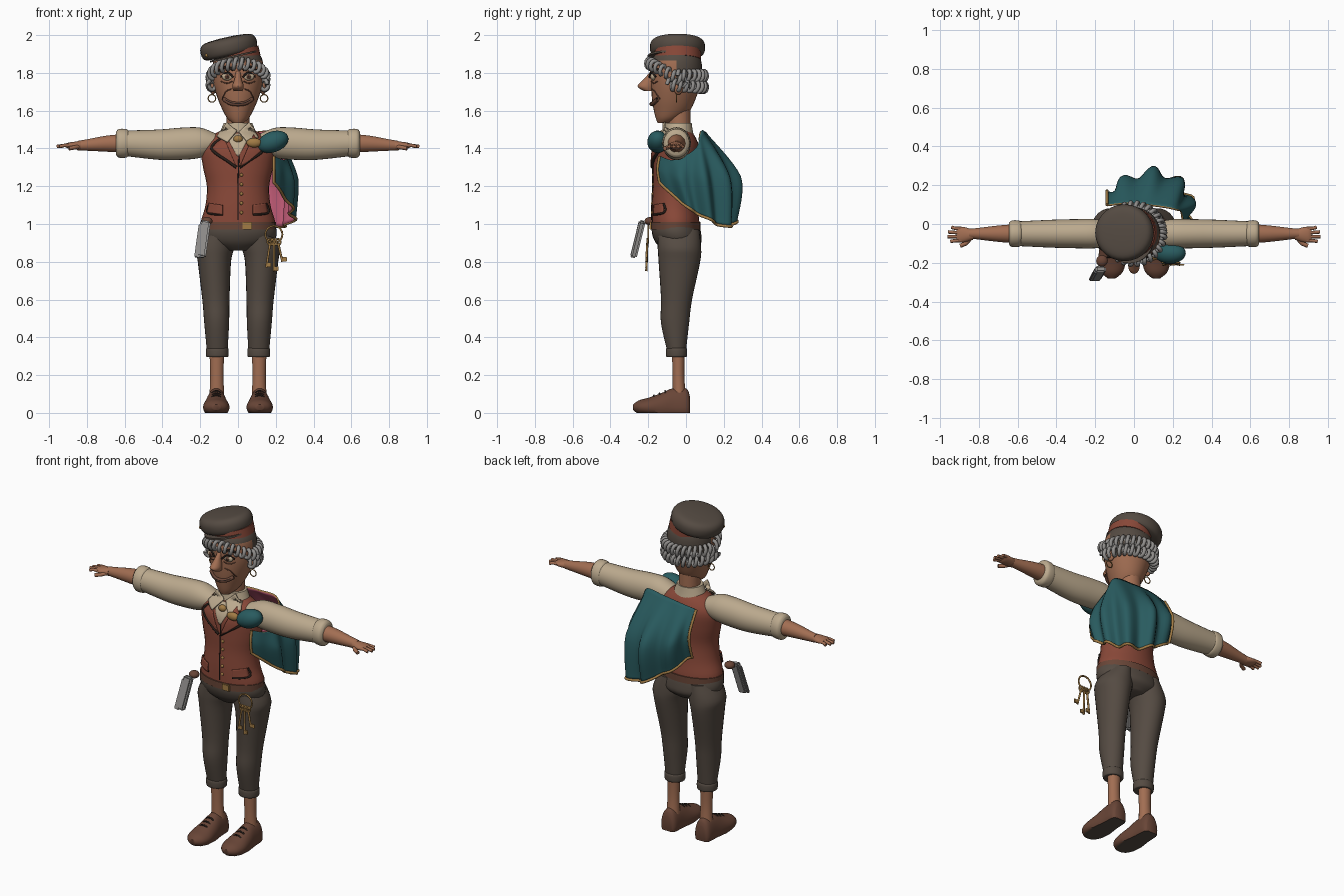
import bpy, bmesh, math
from math import sin, cos, pi, tau
from mathutils import Vector, Matrix
from mathutils.bvhtree import BVHTree

cube = bpy.data.objects.get("Cube")
if cube:
    bpy.data.objects.remove(cube)


def material(name, *rgb):
    m = bpy.data.materials.new(name)
    m.use_nodes = True
    m.diffuse_color = (*rgb, 1)
    shader = m.node_tree.nodes["Principled BSDF"]
    shader.inputs["Base Color"].default_value = (*rgb, 1)
    shader.inputs["Roughness"].default_value = .8
    return m


skin = material("skin", .36, .155, .085)
charcoal = material("charcoal cloth", .09, .07, .055)
red = material("brick red", .25, .065, .04)
cream = material("cream linen", .5, .4, .27)
teal = material("teal cloth", .022, .105, .115)
pink = material("pink lining", .55, .11, .19)
gold = material("gold", .36, .2, .06)
brown = material("brown leather", .14, .06, .038)
grey = material("silver grey", .28, .27, .26)
dark = material("dark lines", .02, .013, .01)


def spline(points, steps=4):
    """Catmull-Rom interpolation through tuples of any length."""
    out = []
    last = len(points) - 1
    for i in range(last):
        a, b, c, d = (points[min(max(i + k, 0), last)] for k in (-1, 0, 1, 2))
        for s in range(steps):
            t = s / steps
            out.append(tuple(q + t / 2 * (r - p + t * (2*p - 5*q + 4*r - w + t * (3*(q - r) + w - p)))
                             for p, q, r, w in zip(a, b, c, d)))
    return out + [tuple(points[-1])]


def add(name, bm, *mats, rule=None, angle=50):
    me = bpy.data.meshes.new(name)
    bm.normal_update()
    bm.to_mesh(me)
    bm.free()
    for m in mats:
        me.materials.append(m)
    for p in me.polygons:
        p.use_smooth = True
        if rule and rule(p):
            p.material_index = 1
    me.set_sharp_from_angle(angle=math.radians(angle))
    ob = bpy.data.objects.new(name, me)
    bpy.context.collection.objects.link(ob)
    return ob


def loft(name, rings, *mats, axis="z", n=28, rule=None, floor=None, steps=4):
    """Closed skin over elliptical rings (x, y, z, radius, radius)."""
    bm = bmesh.new()
    rows = []
    for x, y, z, a, b in spline(rings, steps):
        row = []
        for k in range(n):
            u, v = a * cos(tau * k / n), b * sin(tau * k / n)
            p = Vector((x, y, z)) + Vector({"z": (u, v, 0), "x": (0, u, v), "y": (u, 0, v)}[axis])
            if floor is not None:
                p.z = max(p.z, floor)
            row.append(bm.verts.new(p))
        rows.append(row)
    for r, s in zip(rows, rows[1:]):
        for k in range(n):
            bm.faces.new((r[k], r[(k+1) % n], s[(k+1) % n], s[k]))
    bm.faces.new(rows[0])
    bm.faces.new(rows[-1])
    bmesh.ops.recalc_face_normals(bm, faces=bm.faces)
    return add(name, bm, *mats, rule=rule)


def ball(name, loc, size, mat, turn=0):
    bm = bmesh.new()
    bmesh.ops.create_uvsphere(bm, u_segments=20, v_segments=12, radius=1)
    bm.transform(Matrix.Translation(loc) @ Matrix.Rotation(turn, 4, "Y") @ Matrix.Diagonal((*size, 1)))
    return add(name, bm, mat)


def box(name, loc, size, mat, turn=(0, 0)):
    bm = bmesh.new()
    bmesh.ops.create_cube(bm, size=1)
    bm.transform(Matrix.Translation(loc) @ Matrix.Rotation(turn[1], 4, "Y")
                 @ Matrix.Rotation(turn[0], 4, "X") @ Matrix.Diagonal((*size, 1)))
    bmesh.ops.bevel(bm, geom=bm.edges, offset=min(size) * .25, segments=2, affect="EDGES")
    return add(name, bm, mat)


def tube(name, points, radius, mat, closed=False):
    cu = bpy.data.curves.new(name, "CURVE")
    cu.dimensions = "3D"
    cu.bevel_depth, cu.bevel_resolution, cu.use_fill_caps = radius, 2, True
    sp = cu.splines.new("POLY")
    sp.points.add(len(points) - 1)
    for p, q in zip(sp.points, points):
        p.co = (*q, 1)
    sp.use_cyclic_u = closed
    cu.materials.append(mat)
    bpy.context.collection.objects.link(bpy.data.objects.new(name, cu))


def front_of(ob):
    """Returns a function giving the front y of a part at (x, z)."""
    tree = BVHTree.FromPolygons([v.co for v in ob.data.vertices], [p.vertices for p in ob.data.polygons])

    def probe(x, z):
        hit = tree.ray_cast(Vector((x, -1, z)), Vector((0, 1, 0)))[0]
        return hit.y if hit else -.1
    return probe


def line(name, probe, points, radius, mat, s=1):
    tube(name, [(s * x, probe(s * x, z) - radius * .4, z) for x, z in spline(points, 6)], radius, mat)


def patch(name, probe, corners, mat, s=1, lift=.006, n=8):
    """Four-cornered plate laid on the front of a part."""
    a, b, c, d = (Vector(p) for p in corners)
    bm = bmesh.new()
    grid = []
    for i in range(n + 1):
        for j in range(n + 1):
            p = a.lerp(b, i / n).lerp(d.lerp(c, i / n), j / n)
            grid.append(bm.verts.new((s * p.x, probe(s * p.x, p.y) - lift, p.y)))
    for i in range(n):
        for j in range(n):
            k = i * (n + 1) + j
            bm.faces.new([grid[k + o] for o in (0, 1, n + 2, n + 1)])
    ob = add(name, bm, mat)
    ob.modifiers.new("thickness", "SOLIDIFY").thickness = .008


def circle(center, r, n=20):
    x, y, z = center
    return [(x + r * cos(tau*k/n), y, z + r * sin(tau*k/n)) for k in range(n)]


# Torso, belt and hips
torso = front_of(loft("vest", [(0, -.055, .98, .195, .125), (0, -.055, 1.02, .195, .125), (0, -.06, 1.1, .172, .12),
    (0, -.06, 1.2, .165, .115), (0, -.055, 1.3, .185, .12), (0, -.05, 1.4, .195, .12),
    (0, -.045, 1.46, .15, .095), (0, -.04, 1.5, .08, .06)], red))
loft("belt", [(0, -.055, z, .2, .132) for z in (.97, 1.01)], brown, steps=1)
loft("hips", [(0, -.04, .86, .08, .08), (0, -.04, .9, .18, .12), (0, -.05, .95, .205, .13),
    (0, -.055, 1, .195, .125)], charcoal)
box("buckle", (.05, -.188, .99), (.05, .012, .04), gold)

# Vest front
patch("shirt_front", torso, [(-.07, 1.48), (.07, 1.48), (.005, 1.36), (-.005, 1.36)], cream, lift=.004)
line("vest_opening", torso, [(.005, 1.36), (.0, 1.2), (.0, 1.02)], .003, dark)
for i in range(6):
    z = 1.06 + i * .05
    ball("vest_button", (.018, torso(.018, z), z), (.009, .007, .009), gold)
for s in (-1, 1):
    patch("lapel", torso, [(.008, 1.3), (.05, 1.33), (.14, 1.4), (.08, 1.47)], red, s)
    line("lapel_edge", torso, [(.008, 1.3), (.05, 1.33), (.14, 1.4), (.08, 1.46)], .008, dark, s)
    patch("pocket_flap", torso, [(.08, 1.1), (.15, 1.11), (.16, 1.06), (.08, 1.05)], red, s)
    line("pocket_edge", torso, [(.08, 1.05), (.16, 1.06), (.15, 1.11)], .006, dark, s)
    patch("collar_flap", torso, [(.005, 1.49), (.06, 1.54), (.11, 1.46), (.055, 1.43)], cream, s, lift=.016)

# Collar, neck and knot
loft("collar", [(0, -.04, 1.45, .11, .085), (0, -.04, 1.5, .09, .075), (0, -.04, 1.535, .075, .07)], cream)
loft("neck", [(0, -.035, z, .06, .06) for z in (1.48, 1.64)], skin, steps=1)
ball("neck_knot", (0, -.15, 1.45), (.025, .018, .02), gold)
ball("cape_clasp", (.085, -.17, 1.43), (.04, .02, .025), gold)

for s in (-1, 1):
    # Legs
    loft("trouser_leg", [(s*.1, -.04, .97, .07, .11), (s*.12, -.035, .88, .1, .115), (s*.125, -.035, .8, .088, .11),
        (s*.117, -.05, .6, .072, .082), (s*.113, -.058, .48, .066, .075), (s*.11, -.05, .33, .055, .05)], charcoal)
    loft("trouser_cuff", [(s*.11, -.05, z, r, r - .004) for z, r in
        ((.295, .05), (.3, .059), (.335, .06), (.345, .053))], charcoal)
    loft("ankle", [(s*.112, -.04, .34, .04, .035), (s*.112, -.04, .2, .035, .031), (s*.112, -.035, .08, .04, .035)], skin)
    # Shoes
    loft("shoe", [(s*.115, y, .03, w, h) for y, w, h in ((.02, .035, .06), (.0, .05, .1), (-.07, .055, .1),
        (-.13, .064, .075), (-.2, .07, .05), (-.25, .055, .036), (-.28, .02, .015))],
        brown, charcoal, axis="y", floor=0, rule=lambda p: p.normal.z < -.9)
    for y, h in ((-.11, .086), (-.14, .073), (-.17, .062)):
        tube("shoe_lace", [(s*.115 + .045 * cos(a), y, .03 + h * sin(a)) for a in
                           (pi * (.25 + .05 * k) for k in range(11))], .005, dark)
    # Arms
    loft("sleeve", [(s*x, -.05, z, a, b) for x, z, a, b in ((.12, 1.43, .06, .05), (.2, 1.43, .075, .08),
        (.3, 1.425, .075, .085), (.42, 1.42, .072, .08), (.59, 1.427, .064, .068))], cream, axis="x")
    loft("sleeve_cuff", [(s*x, -.05, 1.427, r - .008, r) for x, r in
        ((.58, .068), (.595, .076), (.63, .076), (.645, .062))], cream, axis="x")
    loft("forearm", [(s*x, -.05, z, r, r) for x, z, r in ((.6, 1.427, .05), (.7, 1.425, .042),
        (.8, 1.418, .03), (.85, 1.415, .025))], skin, axis="x")
    loft("palm", [(s*x, -.055, 1.415, a, b) for x, a, b in ((.83, .026, .024), (.87, .038, .02),
        (.9, .04, .015), (.915, .034, .008))], skin, axis="x")
    for k, tip in enumerate((.945, .96, .957, .94)):
        y = -.086 + k * .021
        tube("finger", [(s*.89, y, 1.417), (s*.92, y, 1.416), (s*tip, y + k*.003 - .003, 1.41)], .009, skin)
    tube("thumb", [(s*.84, -.07, 1.41), (s*.865, -.1, 1.405), (s*.895, -.112, 1.4)], .011, skin)

# Head with cropped dark hair
head = front_of(loft("head", [(0, -.115, 1.535, .03, .035), (0, -.095, 1.56, .057, .065), (0, -.075, 1.6, .08, .095),
    (0, -.065, 1.66, .106, .115), (0, -.055, 1.74, .13, .13), (0, -.05, 1.82, .135, .135),
    (0, -.05, 1.88, .125, .125), (0, -.05, 1.93, .09, .09)], skin, charcoal,
    rule=lambda p: p.center.z > 1.87 or p.center.z > 1.72 and p.center.y > -.05))
loft("nose", [(0, -.175, 1.81, .012, .012), (0, -.195, 1.77, .018, .025), (0, -.215, 1.73, .03, .042),
    (0, -.2, 1.705, .024, .025)], skin)
line("lips", head, [(-.075, 1.66), (-.04, 1.64), (0, 1.635), (.04, 1.64), (.075, 1.66)], .012, brown)
line("mouth", lambda x, z: head(x, z) - .009, [(-.08, 1.665), (-.04, 1.643), (0, 1.637), (.04, 1.643), (.08, 1.665)], .005, dark)
for s in (-1, 1):
    x = s * .056
    y = head(x, 1.78)
    ball("eye", (x, y, 1.78), (.03, .014, .02), cream)
    ball("iris", (x, y - .01, 1.78), (.013, .007, .013), brown)
    ball("pupil", (x, y - .015, 1.78), (.006, .004, .006), dark)
    line("eyelid", lambda a, z: head(a, z) - .008, [(.025, 1.777), (.055, 1.802), (.09, 1.78)], .005, dark, s)
    line("eyebrow", head, [(.025, 1.815), (.06, 1.832), (.1, 1.812)], .007, dark, s)
    line("eye_crease", head, [(.03, 1.755), (.06, 1.745), (.09, 1.755)], .003, brown, s)
    line("cheek_crease", head, [(.035, 1.715), (.065, 1.7), (.085, 1.66)], .003, brown, s)
    ball("ear", (s*.133, -.04, 1.72), (.015, .025, .035), skin)
    tube("earring", circle((s*.138, -.05, 1.665), .02), .003, gold, closed=True)


def curls(name, start, end, turns, height, reach):
    """A coil of hair running around the head; angle 0 is the front."""
    pts = []
    for k in range(turns * 14 + 1):
        a = start + (end - start) * k / (turns * 14)
        w = tau * k / 14
        r = reach + .02 * cos(w)
        pts.append((r * sin(a), -.05 - r * cos(a), height(a) + .027 * sin(w)))
    tube(name, pts, .011, grey)


curls("forehead_curls", -1.9, 1.9, 17, lambda a: 1.775 + .075 * cos(a), .142)
curls("nape_curls", 1.25, tau - 1.25, 17, lambda a: 1.735 + .01 * cos(a), .142)
curls("back_curls", 1.6, tau - 1.6, 15, lambda a: 1.785, .142)

# Tilted cap
tilt = Matrix.Translation((-.05, -.045, 1.94)) @ Matrix.Rotation(-.22, 4, "Y")
crown = [(0, 0, -.05, .11, .11), (0, 0, -.042, .14, .135), (0, 0, -.015, .152, .146),
         (0, 0, .02, .148, .142), (0, 0, .042, .12, .115), (0, 0, .05, .04, .04)]
for ob in (loft("cap_crown", crown, charcoal),
           loft("cap_band", [(.035, 0, z, .12, .125) for z in (-.08, -.03)], red, steps=1),
           loft("cap_brim", [(.015, -.03, z, .128, .128) for z in (-.062, -.052)], charcoal, steps=1)):
    ob.data.transform(tilt)
ball("cap_stud", (-.165, -.125, 1.893), (.01, .01, .01), gold)

# Shoulder cape: three guide curves from the front edge round to the back
guides = [spline(g, 10) for g in (
    [(.19, -.14, 1.36), (.25, -.06, 1.34), (.25, .05, 1.4), (.21, .08, 1.49), (.09, .1, 1.49), (-.03, .11, 1.48), (-.14, .1, 1.46)],
    [(.19, -.15, 1.29), (.27, -.06, 1.24), (.3, .06, 1.24), (.26, .18, 1.25), (.13, .265, 1.25), (-.02, .24, 1.27), (-.14, .17, 1.32)],
    [(.19, -.14, 1.22), (.27, -.02, 1.11), (.29, .09, 1.04), (.25, .2, .99), (.13, .25, 1), (-.01, .22, 1.08), (-.14, .14, 1.18)])]
columns = []
for i, trio in enumerate(zip(*guides)):
    column = []
    for j, (x, y, z) in enumerate(spline(trio, 8)):
        f = 1 + .09 * min(1, j / 8) * sin(i * tau / 10) * min(1, i / 20)
        column.append((.05 + (x - .05) * f, y * f, z))
    columns.append(column)
bm = bmesh.new()
grid = [[bm.verts.new(p) for p in c] for c in columns]
for c, d in zip(grid, grid[1:]):
    for j in range(len(c) - 1):
        bm.faces.new((c[j], c[j+1], d[j+1], d[j]))
cape = add("cape", bm, teal, pink, gold)
shell = cape.modifiers.new("lining", "SOLIDIFY")
shell.thickness, shell.material_offset, shell.material_offset_rim = .01, 1, 2
tube("cape_trim", columns[0] + [c[-1] for c in columns] + columns[-1][::-1], .008, gold)
ball("cape_gather", (.185, -.15, 1.435), (.085, .055, .055), teal, -.35)

# Folded razor hung at the right hip
box("razor_handle", (-.185, -.255, .92), (.055, .035, .2), grey, (-.24, .14))
box("razor_blade", (-.205, -.265, .91), (.03, .015, .18), grey, (-.24, .14))
ball("razor_loop", (-.165, -.19, 1.015), (.03, .03, .022), brown)

# Key ring at the left hip
tube("key_ring", circle((.19, -.2, .945), .045), .005, gold, closed=True)
for x, foot in ((.15, .77), (.19, .75), (.235, .8)):
    tube("key_shaft", [(.19 + (x - .19) * .5, -.205, .9), (x, -.21, foot)], .006, gold)
    tube("key_bow", circle((.19 + (x - .19) * .45, -.205, .905), .016), .005, gold, closed=True)
    box("key_bit", (x + .012, -.21, foot + .014), (.026, .009, .024), gold)
